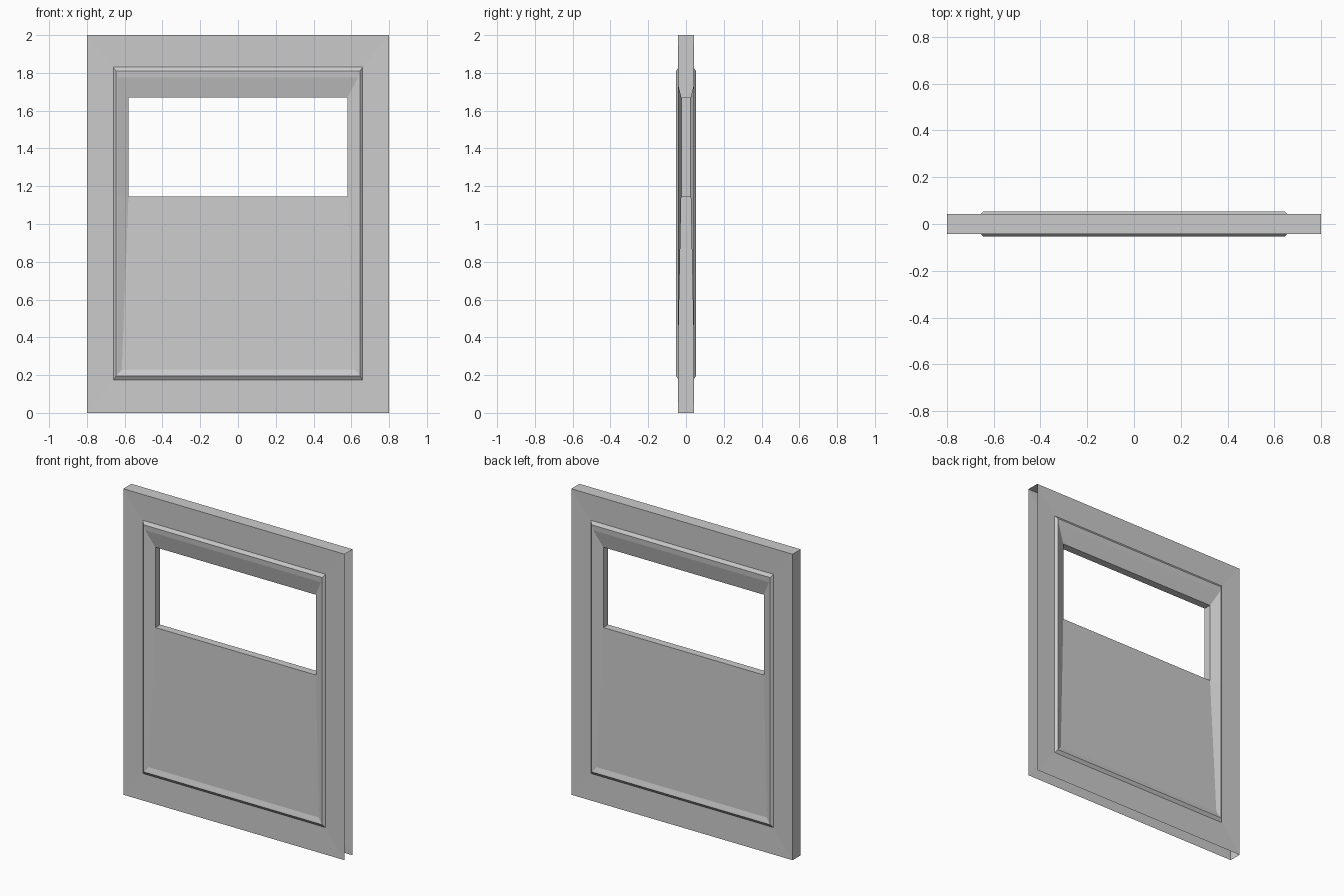
import bpy, bmesh

if "Cube" in bpy.data.objects:
    bpy.data.objects.remove(bpy.data.objects["Cube"])

SILL = 1.145  # height of the window's lower edge


def ring(bm, side, low, mid, top):
    """Six-point loop; each level is (half width, depth, height)."""
    pts = [(-1, low), (1, low), (1, mid), (1, top), (-1, top), (-1, mid)]
    return [bm.verts.new((s * p[0], side * p[1], p[2])) for s, p in pts]


def rect(bm, side, half, depth, z0, z1):
    return ring(bm, side, (half, depth, z0), (half, depth, SILL), (half, depth, z1))


def bridge(bm, a, b):
    for i in range(6):
        j = (i + 1) % 6
        bm.faces.new((a[i], a[j], b[j], b[i]))


def make(name, build):
    bm = bmesh.new()
    build(bm)
    bmesh.ops.remove_doubles(bm, verts=bm.verts, dist=1e-5)
    bmesh.ops.recalc_face_normals(bm, faces=bm.faces)
    me = bpy.data.meshes.new(name)
    bm.to_mesh(me)
    bm.free()
    ob = bpy.data.objects.new(name, me)
    bpy.context.collection.objects.link(ob)
    return ob


def door(bm):
    outers, inners = [], []
    for side in (-1, 1):
        # frame, raised bead and sloping reveal
        rings = [
            rect(bm, side, 0.80, 0.042, 0.0, 2.0),
            rect(bm, side, 0.66, 0.039, 0.175, 1.83),
            rect(bm, side, 0.645, 0.053, 0.195, 1.81),
            ring(bm, side, (0.638, 0.051, 0.203), (0.636, 0.050, SILL),
                 (0.636, 0.050, 1.775)),
            ring(bm, side, (0.615, 0.043, 0.23), (0.58, 0.025, SILL),
                 (0.58, 0.025, 1.67)),
        ]
        for a, b in zip(rings, rings[1:]):
            bridge(bm, a, b)
        # lower panel, leaning back towards the window
        r = rings[-1]
        bm.faces.new((r[0], r[1], r[2], r[5]))
        outers.append(rings[0])
        inners.append(r)
    # window jambs through the thickness
    a, b = inners
    for i, j in ((2, 3), (3, 4), (4, 5), (5, 2)):
        bm.faces.new((a[i], a[j], b[j], b[i]))
    # top and hinge-side edges (right side and bottom are open)
    a, b = outers
    for i, j in ((3, 4), (4, 5), (5, 0)):
        bm.faces.new((a[i], a[j], b[j], b[i]))


make("door_panel", door)
